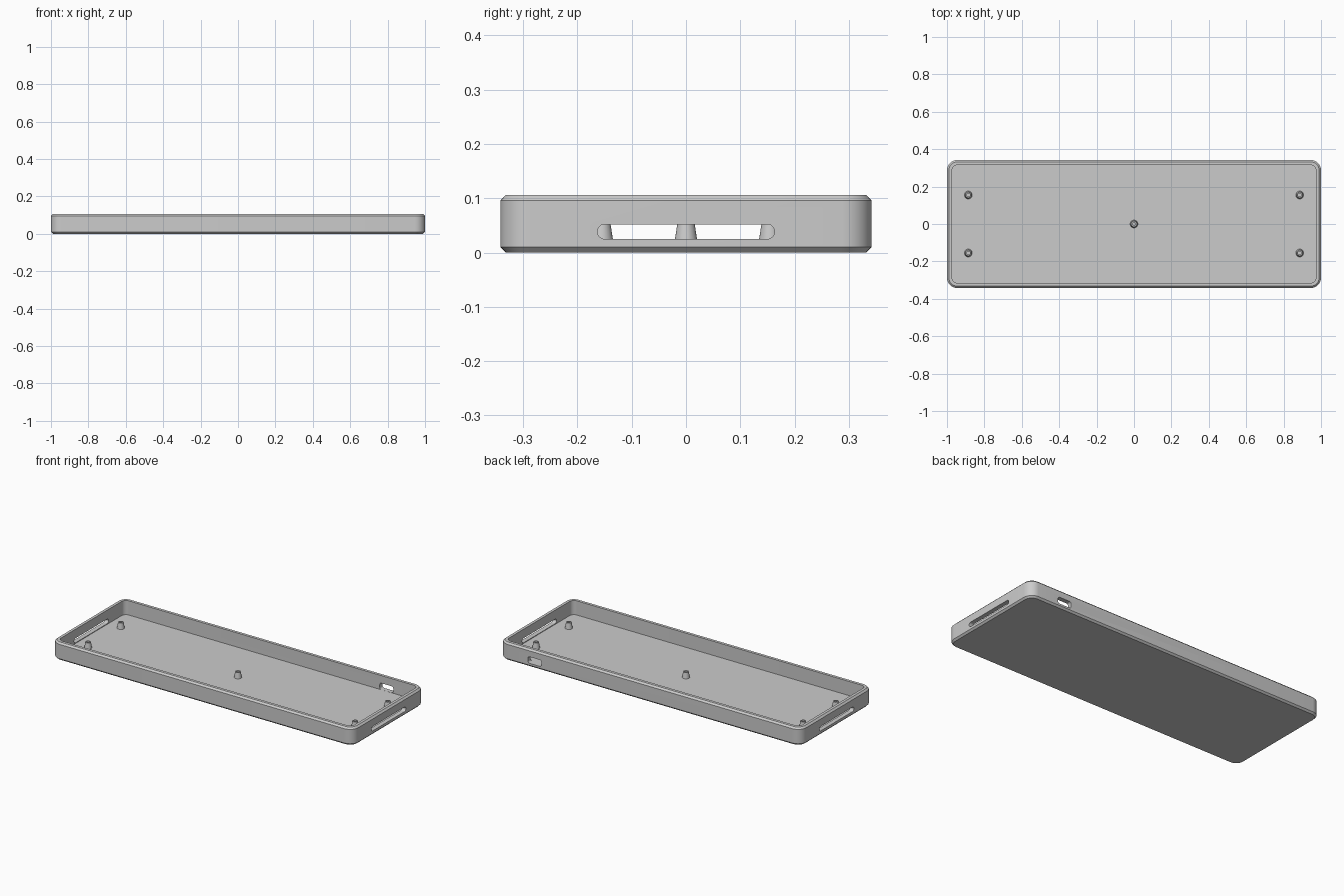
import bpy, bmesh, math
from mathutils import Matrix

cube = bpy.data.objects.get("Cube")
if cube:
    bpy.data.objects.remove(cube, do_unlink=True)

HX, HY, H = 1.0, 0.342, 0.106      # outer half sizes and height
FLOOR = 0.021                      # top of the tray floor
RIM = 0.027                        # wall thickness

grey = bpy.data.materials.new("plain grey")
grey.use_nodes = True
COLOUR = (0.6, 0.6, 0.6, 1)
grey.diffuse_color = COLOUR
grey.node_tree.nodes["Principled BSDF"].inputs["Base Color"].default_value = COLOUR


def ring(hx, hy, r, z, steps=8):
    """Rounded rectangle outline at height z."""
    pts = []
    for k, (sx, sy) in enumerate([(1, 1), (-1, 1), (-1, -1), (1, -1)]):
        for i in range(steps + 1):
            a = math.pi / 2 * (k + i / steps)
            pts.append((sx * (hx - r) + r * math.cos(a),
                        sy * (hy - r) + r * math.sin(a), z))
    return pts


def loft(name, rings, matrix=Matrix()):
    """Skin a stack of matching outlines and cap both ends."""
    bm = bmesh.new()
    loops = [[bm.verts.new(p) for p in pts] for pts in rings]
    n = len(loops[0])
    for low, high in zip(loops, loops[1:]):
        for i in range(n):
            j = (i + 1) % n
            bm.faces.new((low[i], low[j], high[j], high[i]))
    bm.faces.new(loops[0][::-1])
    bm.faces.new(loops[-1])
    bmesh.ops.remove_doubles(bm, verts=bm.verts, dist=1e-5)
    bmesh.ops.recalc_face_normals(bm, faces=bm.faces)
    bm.transform(matrix)
    mesh = bpy.data.meshes.new(name)
    bm.to_mesh(mesh)
    bm.free()
    mesh.materials.append(grey)
    obj = bpy.data.objects.new(name, mesh)
    bpy.context.collection.objects.link(obj)
    return obj


def smooth(obj):
    bpy.ops.object.select_all(action="DESELECT")
    obj.select_set(True)
    bpy.context.view_layer.objects.active = obj
    bpy.ops.object.shade_smooth_by_angle(angle=math.radians(30))


def cut(obj, cutter):
    """Cut an opening, then discard the cutter."""
    cutter.hide_render = True
    mod = obj.modifiers.new("opening", "BOOLEAN")
    mod.operation = "DIFFERENCE"
    mod.solver = "EXACT"
    mod.object = cutter
    bpy.context.view_layer.objects.active = obj
    bpy.ops.object.modifier_apply(modifier=mod.name)
    bpy.data.objects.remove(cutter, do_unlink=True)


# Tray: chamfered outside, flat rim, straight inner walls and floor
R, C = 0.055, 0.01
ix, iy, ir = HX - RIM, HY - RIM, R - RIM
tray = loft("tray", [
    ring(HX - C, HY - C, R - C, 0),
    ring(HX, HY, R, C),
    ring(HX, HY, R, H - C),
    ring(HX - C, HY - C, R - C, H),
    ring(ix, iy, ir, H),
    ring(ix, iy, ir, FLOOR),
])

# Long rounded slot in each end wall
for side in (-1, 1):
    place = Matrix.Translation((side * HX, 0, 0.0385)) @ Matrix.Rotation(math.pi / 2, 4, "Y")
    cut(tray, loft("slot_cutter",
                   [ring(0.0135, 0.163, 0.0134, z) for z in (-0.06, 0.06)], place))

# Cable port in the back wall
place = Matrix.Translation((0.765, HY, 0.041)) @ Matrix.Rotation(math.pi / 2, 4, "X")
cut(tray, loft("port_cutter",
               [ring(0.045, 0.0195, 0.012, z) for z in (-0.06, 0.06)], place))
smooth(tray)

# Tapered hollow screw posts
TOP = 0.056
spots = [(0, 0)] + [(x, y) for x in (-0.886, 0.886) for y in (-0.155, 0.155)]
for i, (x, y) in enumerate(spots):
    rows = [(0.0215, FLOOR - 0.004), (0.0155, TOP), (0.009, TOP), (0.009, FLOOR + 0.002)]
    post = loft(f"screw_post_{i + 1}", [ring(r, r, r, z, 6) for r, z in rows],
                Matrix.Translation((x, y, 0)))
    smooth(post)
